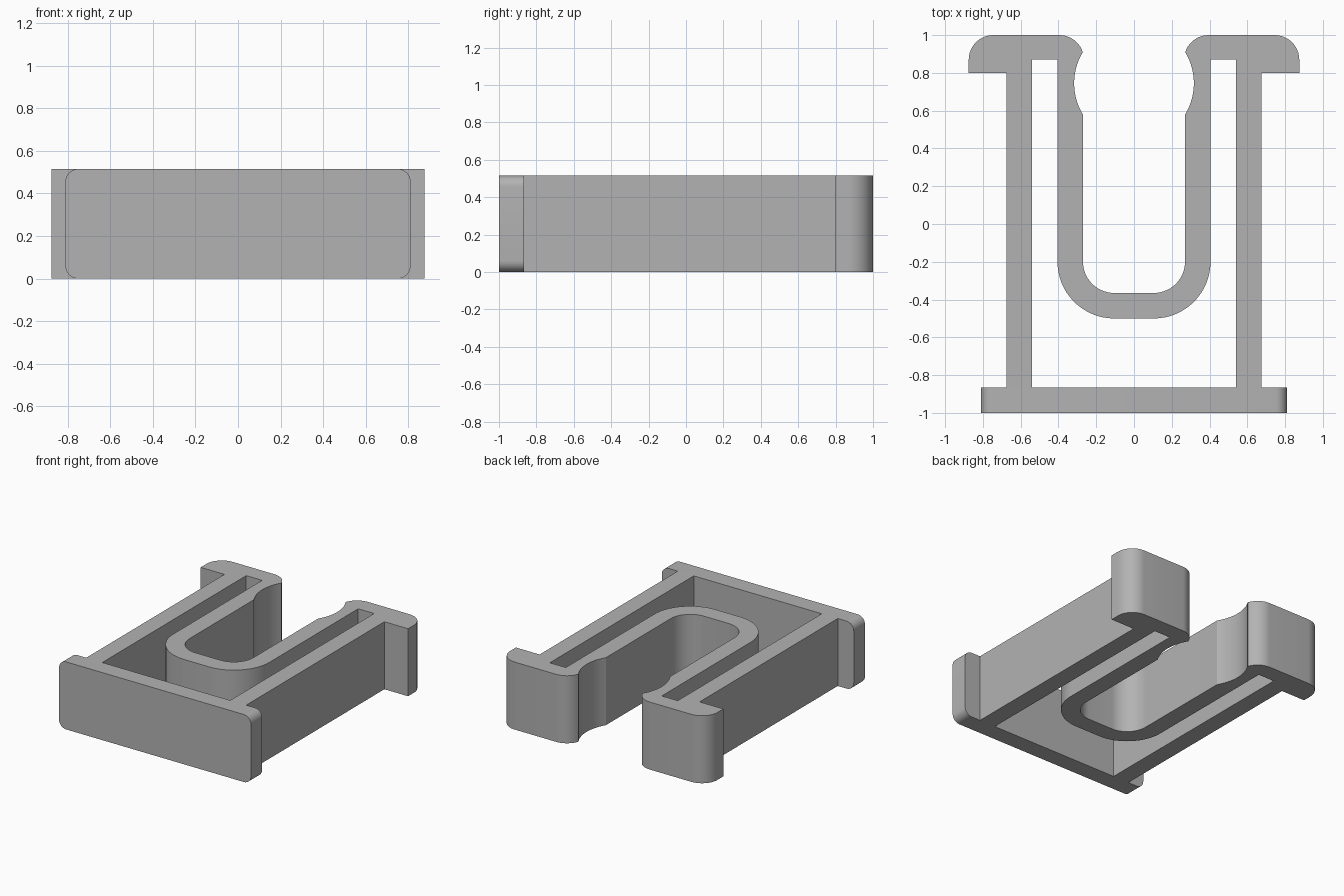
import bpy, bmesh
from math import cos, sin, radians

cube = bpy.data.objects.get("Cube")
if cube:
    bpy.data.objects.remove(cube)

HEIGHT = 0.515


def arc(cx, cy, r, start, end, steps):
    """Points along a circular arc, angles in degrees."""
    angles = [radians(start + (end - start) * i / steps) for i in range(steps + 1)]
    return [(cx + r * cos(a), cy + r * sin(a)) for a in angles]


# Left half outline: front plate, outer leg, hooked end, inner U channel
outline = [(0, -1), (0.81, -1), (0.81, -0.865), (0.675, -0.865), (0.675, 0.8), (0.875, 0.8)]
outline += arc(0.745, 0.87, 0.13, 0, 90, 12)          # outer hook corner
outline += arc(0.395, 0.87, 0.13, 90, 162, 10)        # lip of the mouth
outline += arc(0, 0.745, 0.317, 31.5, -31.5, 14)      # round seat in the mouth
outline += arc(0.105, -0.2, 0.165, 0, -90, 14)        # inside of the U
outline += [(0, -0.365), (0, -0.5)]
outline += arc(0.105, -0.2, 0.3, -90, 0, 16)          # outside of the U
outline += [(0.405, 0.87), (0.54, 0.87), (0.54, -0.865), (0, -0.865)]

# Extrude the half outline
bm = bmesh.new()
base = bm.faces.new([bm.verts.new((x, y, 0)) for x, y in outline])
grown = bmesh.ops.extrude_face_region(bm, geom=[base])["geom"]
bmesh.ops.translate(bm, vec=(0, 0, HEIGHT),
                    verts=[v for v in grown if isinstance(v, bmesh.types.BMVert)])

# Open the middle seam for mirroring
seam = [f for f in bm.faces if all(abs(v.co.x) < 1e-5 for v in f.verts)]
bmesh.ops.delete(bm, geom=seam, context="FACES_ONLY")

# Round the upper and lower corners of the front plate
corners = [e for e in bm.edges
           if all(abs(v.co.x - 0.81) < 1e-4 and v.co.y < -0.8 for v in e.verts)
           and abs(e.verts[0].co.z - e.verts[1].co.z) < 1e-4]
bmesh.ops.bevel(bm, geom=corners, offset=0.06, segments=8, profile=0.5, affect="EDGES")
bmesh.ops.recalc_face_normals(bm, faces=bm.faces[:])

mesh = bpy.data.meshes.new("clip_body")
bm.to_mesh(mesh)
bm.free()
clip = bpy.data.objects.new("clip_body", mesh)
bpy.context.collection.objects.link(clip)

# Plain grey material
grey = bpy.data.materials.new("plain_grey")
grey.use_nodes = True
colour = (0.45, 0.45, 0.45, 1)
grey.diffuse_color = colour
grey.node_tree.nodes["Principled BSDF"].inputs["Base Color"].default_value = colour
mesh.materials.append(grey)

# Smooth the curves, keep the edges sharp, mirror to the right half
bpy.ops.object.select_all(action="DESELECT")
clip.select_set(True)
bpy.context.view_layer.objects.active = clip
bpy.ops.object.shade_smooth_by_angle(angle=radians(25))
mirror = clip.modifiers.new("mirror", "MIRROR")
mirror.use_axis[0] = True
mirror.merge_threshold = 0.001
